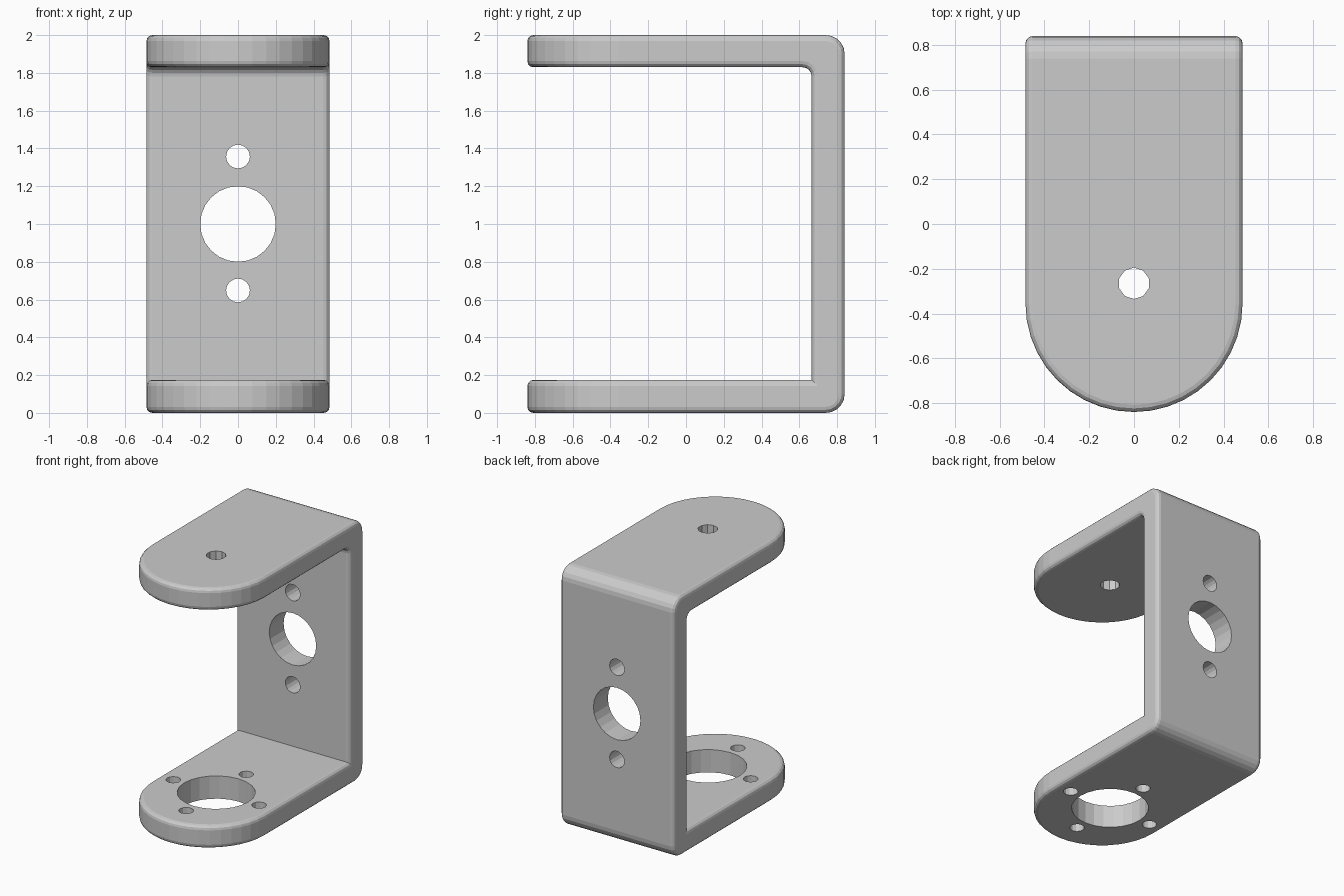
import bpy, bmesh
from math import sin, cos, pi, radians
from mathutils import Matrix, Vector

if "Cube" in bpy.data.objects:
    bpy.data.objects.remove(bpy.data.objects["Cube"])

HALF_W, BACK, NOSE_Y = 0.485, 0.84, -0.355
RIM = 0.032


def arc(cx, cy, r, a0, a1, n):
    return [(cx + r * cos(radians(a0 + (a1 - a0) * i / n)),
             cy + r * sin(radians(a0 + (a1 - a0) * i / n))) for i in range(n + 1)]


def prism(name, base, offset):
    bm = bmesh.new()
    face = bm.faces.new([bm.verts.new(p) for p in base])
    ext = bmesh.ops.extrude_face_region(bm, geom=[face])
    bmesh.ops.translate(bm, vec=offset,
                        verts=[v for v in ext["geom"] if isinstance(v, bmesh.types.BMVert)])
    bmesh.ops.recalc_face_normals(bm, faces=bm.faces[:])
    return to_object(name, bm)


def to_object(name, bm):
    mesh = bpy.data.meshes.new(name)
    bm.to_mesh(mesh)
    bm.free()
    obj = bpy.data.objects.new(name, mesh)
    bpy.context.collection.objects.link(obj)
    return obj


def boolean(target, cutter, operation):
    cutter.hide_render = True
    mod = target.modifiers.new(operation, 'BOOLEAN')
    mod.operation, mod.solver, mod.object = operation, 'EXACT', cutter
    bpy.context.view_layer.objects.active = target
    bpy.ops.object.modifier_apply(modifier=mod.name)
    bpy.data.objects.remove(cutter)


# U-shaped side profile (y, z): rounded outer corners, fillet under the top arm
profile = [(-1.1, 0)]
profile += arc(0.74, 0.10, 0.10, -90, 0, 5)
profile += arc(0.74, 1.90, 0.10, 0, 90, 5)
profile += [(-1.1, 2), (-1.1, 1.83)]
profile += arc(0.617, 1.782, 0.048, 90, 0, 4)
profile += [(0.665, 0.175), (-1.1, 0.175)]
bracket = prism("u_bracket", [(-0.7, y, z) for y, z in profile], Vector((1.4, 0, 0)))

# Plan outline with half-round arm ends trims the profile
plan = arc(0, NOSE_Y, HALF_W, 180, 360, 20) + [(HALF_W, 1.2), (-HALF_W, 1.2)]
boolean(bracket, prism("plan_trim", [(x, y, -0.5) for x, y in plan], Vector((0, 0, 3))), 'INTERSECT')

# Rounded rims on every convex sharp edge
bm = bmesh.new()
bm.from_mesh(bracket.data)
bmesh.ops.remove_doubles(bm, verts=bm.verts[:], dist=1e-4)
bm.normal_update()
rims = [e for e in bm.edges if len(e.link_faces) == 2 and e.calc_face_angle_signed() > radians(60)]
bmesh.ops.bevel(bm, geom=rims, offset=RIM, offset_type='OFFSET', segments=3,
                profile=0.5, affect='EDGES', clamp_overlap=False)
bmesh.ops.recalc_face_normals(bm, faces=bm.faces[:])
bm.to_mesh(bracket.data)
bm.free()

# Drilled holes: top pivot, bottom bore with four screws, back bore with two screws
HOLE_Y = -0.265
holes = [((0, HOLE_Y, 1.9), 0.07, 10, False), ((0, HOLE_Y, 0.09), 0.273, 24, False)]
holes += [((0.365 * cos(a * pi / 2), HOLE_Y + 0.365 * sin(a * pi / 2), 0.09), 0.052, 12, False)
          for a in range(4)]
holes += [((0, 0.75, z), r, n, True) for z, r, n in
          ((1.0, 0.2, 24), (1.357, 0.063, 16), (0.648, 0.063, 16))]
bm = bmesh.new()
for pos, r, n, along_y in holes:
    m = Matrix.Translation(pos) @ Matrix.Rotation(pi / 2 if along_y else 0, 4, 'X')
    bmesh.ops.create_cone(bm, cap_ends=True, segments=n, radius1=r, radius2=r, depth=0.4, matrix=m)
boolean(bracket, to_object("hole_cutters", bm), 'DIFFERENCE')
